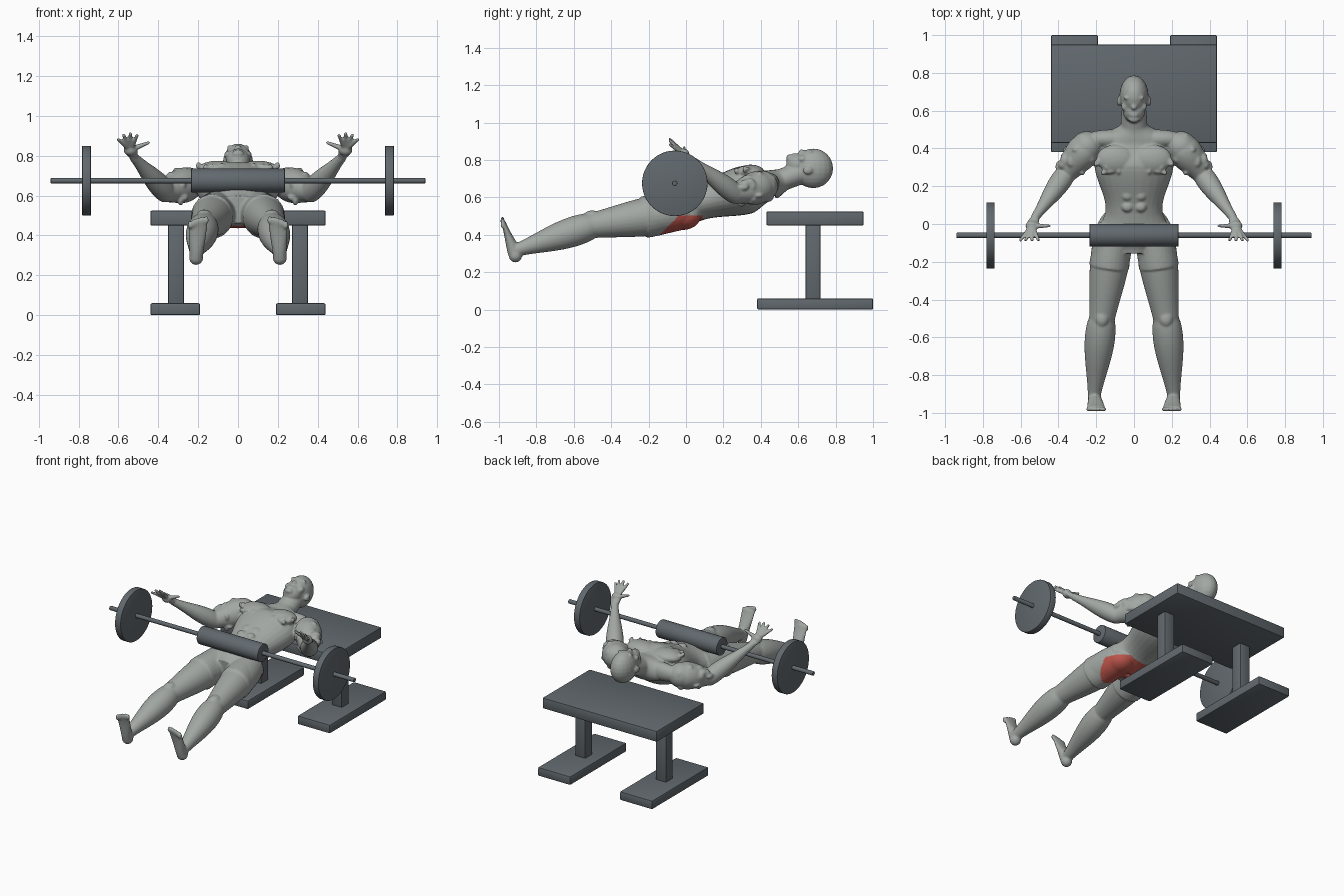
import bpy, bmesh, math, random
from mathutils import Vector, Matrix

cube = bpy.data.objects.get("Cube")
if cube:
    bpy.data.objects.remove(cube, do_unlink=True)
random.seed(4)


def material(name, red, green, blue):
    mat = bpy.data.materials.new(name)
    mat.use_nodes = True
    mat.diffuse_color = (red, green, blue, 1)
    shader = mat.node_tree.nodes["Principled BSDF"]
    shader.inputs["Base Color"].default_value = mat.diffuse_color
    return mat


SKIN = material("body grey", .36, .39, .37)
DARK = material("slate grey", .12, .14, .155)
RED = material("muscle red", .5, .09, .07)


def make_object(name, bm, mat):
    mesh = bpy.data.meshes.new(name)
    bmesh.ops.recalc_face_normals(bm, faces=bm.faces)
    bm.to_mesh(mesh)
    bm.free()
    mesh.materials.append(mat)
    ob = bpy.data.objects.new(name, mesh)
    bpy.context.collection.objects.link(ob)
    return ob


def smooth(ob, degrees):
    bpy.ops.object.select_all(action='DESELECT')
    ob.select_set(True)
    bpy.context.view_layer.objects.active = ob
    bpy.ops.object.shade_smooth_by_angle(angle=math.radians(degrees))


def finish_hard_part(name, bm, edges, bevel):
    bmesh.ops.bevel(bm, geom=edges, offset=bevel, segments=2, affect='EDGES', profile=.5)
    smooth(make_object(name, bm, DARK), 35)


def box(name, center, size):
    bm = bmesh.new()
    place = Matrix.Translation(center) @ Matrix.Diagonal((*size, 1))
    bmesh.ops.create_cube(bm, size=1, matrix=place)
    finish_hard_part(name, bm, bm.edges[:], .008)


def barbell_part(name, x, length, radius):
    bm = bmesh.new()
    place = Matrix.Translation((x, -.06, .675)) @ Matrix.Rotation(math.pi / 2, 4, 'Y')
    bmesh.ops.create_cone(bm, cap_ends=True, segments=48, radius1=radius, radius2=radius,
                          depth=length, matrix=place)
    rims = [edge for edge in bm.edges if any(len(face.verts) > 4 for face in edge.link_faces)]
    finish_hard_part(name, bm, rims, .003)


# Bench and barbell
box("bench_top", center=(0, .69, .487), size=(.88, .52, .075))
for label, side in (("left", 1), ("right", -1)):
    box(label + "_bench_post", center=(side * .31, .68, .25), size=(.08, .08, .42))
    box(label + "_bench_foot", center=(side * .315, .69, .03), size=(.25, .62, .06))
    barbell_part(label + "_weight_plate", x=side * .76, length=.044, radius=.175)
barbell_part("barbell_bar", x=0, length=1.88, radius=.014)
barbell_part("barbell_pad", x=0, length=.47, radius=.06)

# Body pieces gather in one mesh, mirrored when off centre, and are fused afterwards
body = bmesh.new()


def point(x, y, z):
    return Vector((x, y, z))


def sides_of(place):
    return (1, -1) if place.x else (1,)


def blob(center, width, length, height):
    for side in sides_of(center):
        place = Matrix.Translation((side * center.x, center.y, center.z))
        bmesh.ops.create_uvsphere(body, u_segments=20, v_segments=12, radius=1,
                                  matrix=place @ Matrix.Diagonal((width, length, height, 1)))


def limb(start, end, first, last, bulge=0, rings=14, count=28):
    """Loft from one joint to the next; sizes are (half width, half depth)."""
    first, last = Vector(first), Vector(last)
    along = (end - start).normalized()
    across = Vector((1, 0, 0))
    across = (across - along * across.dot(along)).normalized()
    up = along.cross(across)
    for side in sides_of(end):
        loops = []
        for i in range(rings + 1):
            t = i / rings
            ease = t * t * (3 - 2 * t)
            swell = bulge * math.sin(math.pi * t ** .8)
            wide, deep = first.lerp(last, ease) + Vector((swell, swell))
            loop = []
            for k in range(count):
                angle = math.tau * k / count
                spot = start.lerp(end, t)
                spot += across * wide * math.cos(angle) + up * deep * math.sin(angle)
                loop.append(body.verts.new((side * spot.x, spot.y, spot.z)))
            loops.append(loop)
        for a, b in zip(loops, loops[1:]):
            for k in range(count):
                body.faces.new((a[k], a[k - 1], b[k - 1], b[k]))
        body.faces.new(loops[0])
        body.faces.new(loops[-1])


def round_limb(start, end, first, last, bulge=0):
    limb(start, end, (first, first), (last, last), bulge)
    blob(end, last, last, last)


# Joints of the figure
crotch, pelvis, waist = point(0, -.15, .53), point(0, -.05, .54), point(0, .08, .58)
ribs, collar = point(0, .32, .64), point(0, .45, .665)
throat, skull = point(0, .53, .7), point(0, .68, .755)
hip, knee, ankle = point(.1, 0, .53), point(.17, -.5, .45), point(.21, -.9, .32)
shoulder, elbow, wrist = point(.25, .41, .66), point(.365, .26, .62), point(.52, .04, .79)

# Torso and neck
limb(crotch, pelvis, (.1, .07), (.19, .105))
limb(pelvis, waist, (.19, .105), (.15, .1))
limb(waist, ribs, (.15, .1), (.21, .13))
limb(ribs, collar, (.21, .13), (.18, .08))
limb(collar, throat, (.18, .08), (.07, .06))
limb(throat, skull, (.07, .06), (.06, .06))
blob(point(.1, .345, .735), width=.1, length=.075, height=.04)
blob(point(.13, .45, .67), width=.14, length=.05, height=.06)
blob(point(.1, -.02, .5), width=.09, length=.1, height=.075)
for row in range(3):
    belly = waist.lerp(ribs, row / 4)
    blob(belly + point(.035, .01, .1), width=.03, length=.027, height=.02)

# Head, face up
blob(skull, width=.077, length=.107, height=.106)
jaw = point(0, .6, .775)
blob(jaw, width=.06, length=.065, height=.06)
blob(jaw + point(0, -.045, .035), width=.03, length=.02, height=.02)
nose = point(0, .617, .84)
blob(nose, width=.016, length=.014, height=.018)
blob(nose + point(0, .02, 0), width=.011, length=.03, height=.013)
for lip in (.03, .043):
    blob(nose - point(0, lip, .013), width=.024, length=.007, height=.01)
blob(nose + point(.03, .05, .003), width=.028, length=.009, height=.011)
blob(nose + point(.03, .03, -.01), width=.015, length=.009, height=.008)
blob(nose + point(.045, .005, -.035), width=.024, length=.025, height=.02)
blob(skull + point(.08, -.03, -.01), width=.011, length=.026, height=.022)

# Legs with the hem of the shorts at mid thigh
hem = hip.lerp(knee, .45)
limb(hip, hem, (.09, .1), (.106, .112))
round_limb(hip, knee, .09, .068, bulge=.022)
round_limb(knee, ankle, .068, .035, bulge=.02)
blob(knee + point(0, 0, .055), width=.036, length=.045, height=.025)

# Feet
heel, toes = point(.21, -.912, .29), point(.2, -.976, .465)
blob(heel, width=.036, length=.036, height=.038)
limb(heel, toes, (.034, .036), (.048, .013))
for k in range(5):
    blob(toes + point(.02 * k - .04, -.005, .012 - .0015 * k * k),
         width=.013, length=.011, height=.02)

# Arms
round_limb(shoulder - point(.08, 0, 0), shoulder, .06, .082)
round_limb(shoulder, elbow, .082, .054, bulge=.012)
round_limb(elbow, wrist, .054, .024, bulge=.007)

# Hands with fanned fingers
palm = point(.54, -.01, .83)
limb(wrist, palm, (.022, .022), (.034, .016))
blob(palm, width=.035, length=.028, height=.03)
tips = [palm + point(-.09, 0, .035)]
for k in range(4):
    fan = math.radians(25 * k - 25)
    tips.append(palm + point(.08 * math.sin(fan), -.075, .08 * math.cos(fan)))
for tip in tips:
    round_limb(palm.lerp(tip, .15), tip, .014, .009)

# Rough folds on the upper arm and outer chest
for k in range(34):
    outward = Vector(random.gauss(0, 1) for axis in range(3)).normalized()
    spot = shoulder.lerp(elbow, random.uniform(.1, .8)) + outward * .07
    blob(spot, *(random.uniform(.014, .034) for axis in range(3)))
for k in range(16):
    spot = point(random.uniform(.07, .2), random.uniform(.27, .34), random.uniform(.735, .757))
    blob(spot, *(random.uniform(.007, .019) for axis in range(3)))

# Fuse the figure into one skin
figure = make_object("figure", body, SKIN)
fuse = figure.modifiers.new("fuse", 'REMESH')
fuse.mode = 'VOXEL'
fuse.voxel_size = .0065
relax = figure.modifiers.new("relax", 'SMOOTH')
relax.iterations = 3
bpy.context.view_layer.update()
evaluated = figure.evaluated_get(bpy.context.evaluated_depsgraph_get())
skin = bpy.data.meshes.new_from_object(evaluated)
figure.modifiers.clear()
figure.data = skin
skin.materials.clear()
skin.materials.append(SKIN)
skin.materials.append(RED)

# Highlighted buttock muscles
for face in skin.polygons:
    spot = face.center
    face.material_index = int(spot.z < .505 and spot.z - .54 < spot.y < .09)
smooth(figure, 60)
